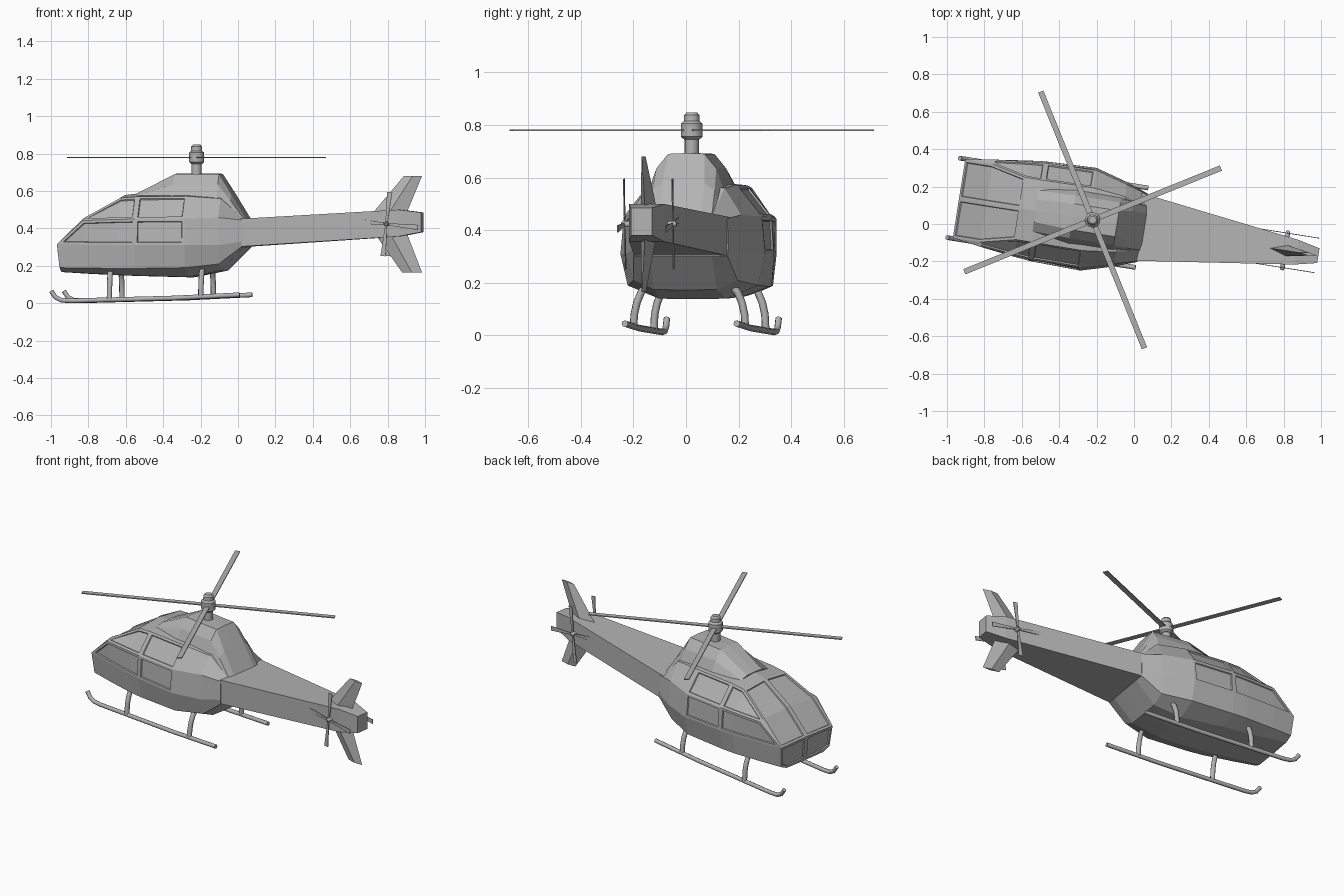
import bpy, bmesh
from math import sin, cos, pi, radians
from mathutils import Matrix, Vector

if "Cube" in bpy.data.objects:
    bpy.data.objects.remove(bpy.data.objects["Cube"])

grey = bpy.data.materials.new("plain_grey")
grey.use_nodes = True
GREY = (0.45, 0.45, 0.45, 1)
grey.diffuse_color = GREY
grey.node_tree.nodes["Principled BSDF"].inputs["Base Color"].default_value = GREY

# The whole aircraft stands turned a little to one side
POSE = Matrix.Rotation(radians(-9), 4, 'Z') @ Matrix.Translation((0, -0.013, 0))


def place(name, data, local=Matrix()):
    ob = bpy.data.objects.new(name, data)
    data.materials.append(grey)
    bpy.context.collection.objects.link(ob)
    ob.matrix_world = POSE @ local
    return ob


def skin(rings, split_first_cap=False):
    """Skin closed rings of points; returns the bmesh and its strip faces."""
    bm = bmesh.new()
    known, strips, n = {}, {}, len(rings[0])

    def vert(p):
        key = tuple(round(c, 5) for c in p)
        if key not in known:
            known[key] = bm.verts.new(key)
        return known[key]

    def face(points):
        vs = list(dict.fromkeys(vert(p) for p in points))
        return bm.faces.new(vs) if len(vs) > 2 else None

    for i in range(len(rings) - 1):
        a, b = rings[i], rings[i + 1]
        for k in range(n):
            j = (k + 1) % n
            strips[i, k] = face([a[k], a[j], b[j], b[k]])
    if split_first_cap:
        h = n // 2
        strips["nose", 0] = face(rings[0][:h + 1])
        strips["nose", 1] = face(rings[0][h:] + rings[0][:1])
    else:
        face(rings[0])
    face(rings[-1])
    bmesh.ops.recalc_face_normals(bm, faces=bm.faces[:])
    return bm, strips


def finish(name, bm, local=Matrix(), smooth=False):
    me = bpy.data.meshes.new(name)
    bm.to_mesh(me)
    bm.free()
    ob = place(name, me, local)
    if smooth:
        bpy.ops.object.select_all(action='DESELECT')
        ob.select_set(True)
        bpy.context.view_layer.objects.active = ob
        bpy.ops.object.shade_smooth_by_angle(angle=radians(35))
    return ob


def loft(name, rings, local=Matrix(), smooth=False):
    return finish(name, skin(rings)[0], local, smooth)


def lathe(name, profile, local=Matrix(), sides=16):
    rings = [[(r * cos(2 * pi * k / sides), r * sin(2 * pi * k / sides), z)
              for k in range(sides)] for r, z in profile]
    return loft(name, rings, local, True)


def tube(name, points, radius):
    cu = bpy.data.curves.new(name, 'CURVE')
    cu.dimensions = '3D'
    cu.bevel_depth = radius
    cu.bevel_resolution = 2
    cu.use_fill_caps = True
    sp = cu.splines.new('POLY')
    sp.points.add(len(points) - 1)
    for p, co in zip(sp.points, points):
        p.co = (*co, 1)
    sp.use_smooth = True
    return place(name, cu)


def section(x, half):
    """Full ring from a half outline of (width, height), bottom to top."""
    ring = [(x, w, z) for w, z in half]
    return ring + [(x, -w, z) for w, z in half[-2:0:-1]]


# Cabin: belly, chamfer, belt, window line, roof edge, roof centre
cabin = [
    section(-0.945, [(0, .165), (.15, .167), (.2, .19), (.212, .315), (.212, .315), (.212, .315), (0, .32)]),
    section(-0.80, [(0, .157), (.15, .16), (.22, .188), (.235, .312), (.235, .442), (.212, .455), (0, .462)]),
    section(-0.61, [(0, .148), (.15, .15), (.245, .186), (.26, .31), (.255, .448), (.168, .562), (0, .578)]),
    section(-0.515, [(0, .145), (.15, .147), (.25, .186), (.27, .31), (.262, .45), (.168, .57), (0, .59)]),
    section(-0.245, [(0, .138), (.13, .14), (.25, .19), (.278, .31), (.265, .452), (.17, .572), (0, .59)]),
    section(-0.07, [(0, .172), (.12, .175), (.2, .21), (.228, .31), (.215, .458), (.15, .56), (0, .58)]),
    section(0.05, [(0, .3), (.12, .3), (.18, .302), (.184, .33), (.18, .445), (.12, .45), (0, .45)]),
]
# The nose face leans back towards its foot
cabin[0] = [(x + (.315 - z) * .1, y, z) for x, y, z in cabin[0]]
bm, strips = skin(cabin, True)

# Sunken window panes, each group of faces making one pane
panes = [[("nose", 0)], [("nose", 1)]]
for side, upper, screen in ((3, 4, 5), (8, 7, 6)):
    panes += [[(i, side) for i in (0, 1, 2)], [(3, side)],
              [(i, upper) for i in (1, 2)], [(3, upper)],
              [(i, screen) for i in (0, 1)]]
for pane in panes:
    faces = [strips[key] for key in pane if strips[key]]
    bmesh.ops.inset_region(bm, faces=faces, thickness=0.014, depth=0, use_even_offset=True)
    bmesh.ops.inset_region(bm, faces=faces, thickness=0.003, depth=-0.007, use_even_offset=True)
finish("cabin", bm)

# Engine housing on the roof
loft("engine_housing", [
    section(-0.53, [(0, .55), (.13, .55), (.11, .575), (.06, .59), (0, .592)]),
    section(-0.33, [(0, .55), (.155, .55), (.115, .635), (.07, .69), (0, .693)]),
    section(-0.09, [(0, .55), (.145, .55), (.115, .635), (.07, .69), (0, .693)]),
    section(-0.02, [(0, .44), (.135, .5), (.12, .55), (.08, .58), (0, .58)]),
    section(0.06, [(0, .43), (.13, .43), (.12, .44), (.08, .45), (0, .45)]),
])

# Tail boom with a tapered end
loft("tail_boom", [
    section(x, [(0, lo), (w, lo), (w, hi), (0, hi)])
    for x, w, lo, hi in ((0.0, .185, .3, .449), (.88, .067, .357, .5), (1.0, .04, .38, .485))])


def fin(name, stations):
    loft(name, [[(a, 0, z), ((a + b) / 2, t, z), (b, 0, z), ((a + b) / 2, -t, z)]
                for z, a, b, t in stations])


fin("upper_fin", [(.47, .72, .91, .032), (.68, .90, .998, .008)])
fin("lower_fin", [(.39, .73, .91, .032), (.165, .89, .998, .008)])


def blades(name, centre, start, length, widths, thick):
    """Four flat blades around the local z axis."""
    for k in range(4):
        rings = [[(r, -w / 2, -thick), (r, w / 2, -thick), (r, w / 2, thick), (r, -w / 2, thick)]
                 for r, w in zip((0.015, length), widths)]
        turn = Matrix.Rotation(radians(start + 90 * k), 4, 'Z')
        loft(f"{name}_{k + 1}", rings, centre @ turn)


# Main rotor
mast = Matrix.Translation((-0.222, 0, 0))
lathe("rotor_mast", [(.027, .66), (.027, .75)], mast)
lathe("rotor_hub", [(.03, .745), (.041, .755), (.041, .805), (.03, .815), (.029, .837), (.02, .848)], mast)
blades("rotor_blade", mast @ Matrix.Translation((0, 0, .78)), 31, 0.74, (.03, .03), .003)

# A small rotor on each side of the tail
for label, s in (("left", 1), ("right", -1)):
    spot = Matrix.Translation((.82, s * .093, .423)) @ Matrix.Rotation(-s * pi / 2, 4, 'X')
    lathe(f"{label}_tail_hub", [(.012, -.04), (.012, .006), (.007, .014)], spot, 10)
    blades(f"{label}_tail_blade", spot, 6 * s, 0.172, (.012, .028), .002)

# Landing skids, each a curled rail on two bowed struts
for label, s in (("left", 1), ("right", -1)):
    y = s * .215
    tube(f"{label}_skid", [(.045, y, .045), (-.3, y, .028), (-.87, y, .013), (-.92, y, .016),
                           (-.952, y, .032), (-.975, y, .065)], .0125)
    for place_name, x in (("front", -.66), ("rear", -.165)):
        z = .02 if place_name == "front" else .034
        tube(f"{label}_{place_name}_strut",
             [(x, y, z), (x, s * .212, .08), (x, s * .202, .125),
              (x, s * .185, .165), (x, s * .15, .205)], .0145)
